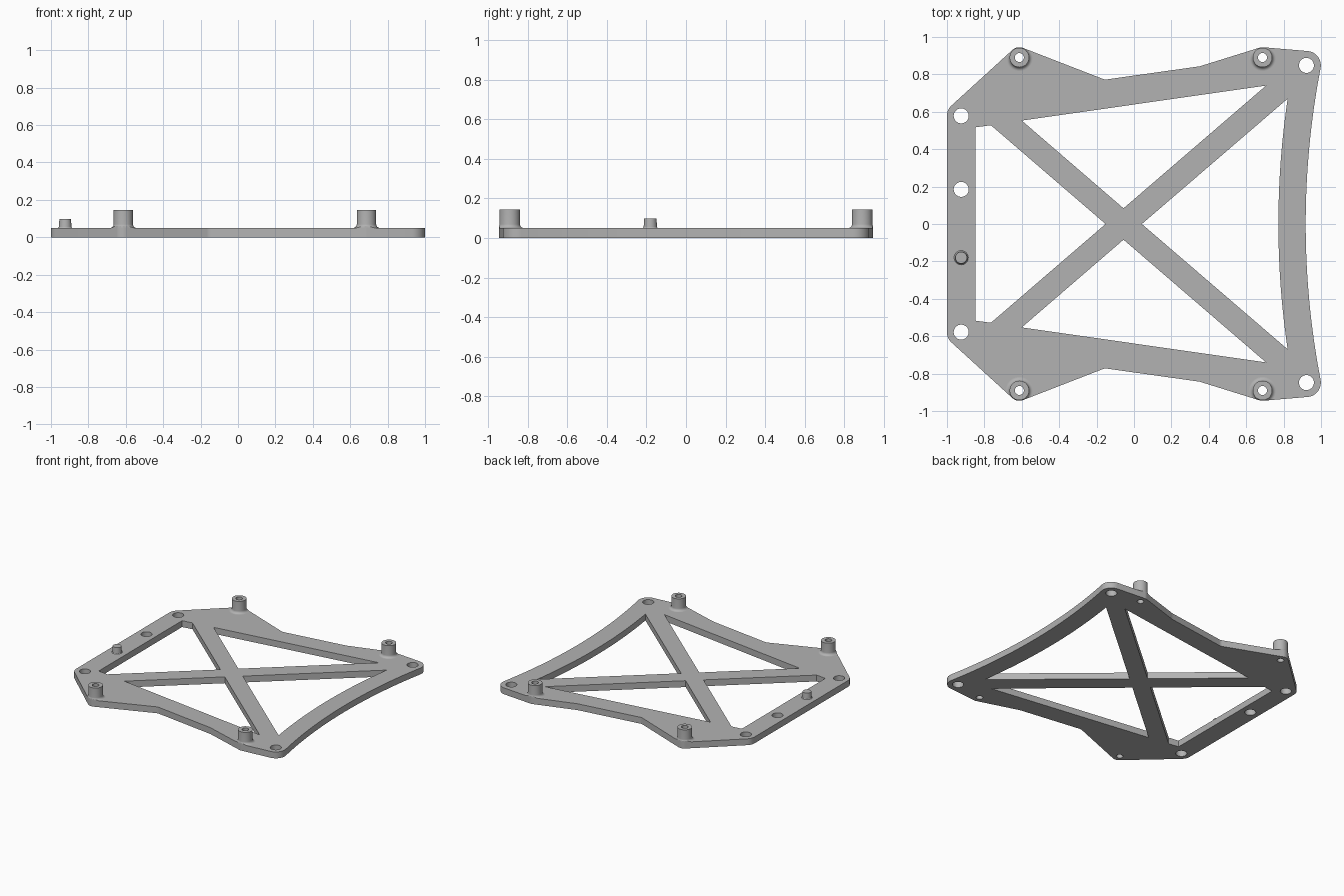
import bpy, bmesh, math
from mathutils import Vector

if "Cube" in bpy.data.objects:
    bpy.data.objects.remove(bpy.data.objects["Cube"], do_unlink=True)

THICK = 0.05          # plate thickness
HOLE, BORE = 0.04, 0.024
MID, SWEEP = 0.918, 0.146   # curved rail: outer edge at the middle, width

grey = bpy.data.materials.new("plain_grey")
grey.use_nodes = True
grey.diffuse_color = (0.45, 0.45, 0.45, 1)
grey.node_tree.nodes["Principled BSDF"].inputs["Base Color"].default_value = grey.diffuse_color


def rounded(circles, steps=12):
    """Counter-clockwise outline tangent to circles (x, y, r); negative r is concave."""
    normals = []
    for i, (x, y, r) in enumerate(circles):
        nx, ny, nr = circles[(i + 1) % len(circles)]
        d = Vector((nx - x, ny - y))
        a = max(-1, min(1, (r - nr) / d.length))
        d.normalize()
        normals.append(d * a + Vector((d.y, -d.x)) * math.sqrt(1 - a * a))
    points = []
    for i, (x, y, r) in enumerate(circles):
        start, end = normals[i - 1], normals[i]
        a0 = math.atan2(start.y, start.x)
        turn = math.atan2(start.x * end.y - start.y * end.x, start.dot(end))
        count = steps * 3 if abs(r) > 1 else steps
        for k in range(count + 1):
            a = a0 + turn * k / count
            p = Vector((x + r * math.cos(a), y + r * math.sin(a)))
            if not points or (p - points[-1]).length > 0.0005:
                points.append(p)
    return points


def circle(x, y, r, n=40):
    return [(x + r * math.cos(math.tau * i / n), y + r * math.sin(math.tau * i / n)) for i in range(n)]


def flip(points):
    return [(x, -y) for x, y in points]


def finish(obj, mesh):
    """Swap in a cleaned mesh with the grey material and sharp-edged smoothing."""
    bm = bmesh.new()
    bm.from_mesh(mesh)
    bmesh.ops.remove_doubles(bm, verts=bm.verts, dist=0.00005)
    bmesh.ops.recalc_face_normals(bm, faces=bm.faces)
    bm.to_mesh(mesh)
    bm.free()
    mesh.materials.clear()
    mesh.materials.append(grey)
    obj.data = mesh
    bpy.ops.object.select_all(action="DESELECT")
    obj.select_set(True)
    bpy.context.view_layer.objects.active = obj
    bpy.ops.object.shade_smooth_by_angle(angle=math.radians(30))


def new_object(name, data):
    obj = bpy.data.objects.new(name, data)
    bpy.context.collection.objects.link(obj)
    return obj


def baked(obj):
    bpy.context.view_layer.update()
    graph = bpy.context.evaluated_depsgraph_get()
    return bpy.data.meshes.new_from_object(obj.evaluated_get(graph))


def slab(name, loops, height):
    """Extruded flat shape; the first loop is the outline, the others are openings."""
    curve = bpy.data.curves.new(name + "_curve", "CURVE")
    curve.dimensions = "2D"
    curve.fill_mode = "BOTH"
    curve.extrude = height / 2
    for loop in loops:
        spline = curve.splines.new("POLY")
        spline.points.add(len(loop) - 1)
        for point, (x, y) in zip(spline.points, loop):
            point.co = (x, y, 0, 1)
        spline.use_cyclic_u = True
    temp = new_object(name + "_temp", curve)
    mesh = baked(temp)
    bpy.data.objects.remove(temp, do_unlink=True)
    for v in mesh.vertices:
        v.co.z += height / 2
    obj = new_object(name, mesh)
    finish(obj, mesh)
    return obj


def lathe(name, x, y, profile, tube, n=48):
    bm = bmesh.new()
    rings = [[bm.verts.new((px, py, z)) for px, py in circle(x, y, r, n)] for r, z in profile]
    for a, b in zip(rings, rings[1:] + (rings[:1] if tube else [])):
        for i in range(n):
            j = (i + 1) % n
            bm.faces.new((a[i], a[j], b[j], b[i]))
    if not tube:
        bm.faces.new(rings[0])
        bm.faces.new(rings[-1])
    mesh = bpy.data.meshes.new(name)
    bm.to_mesh(mesh)
    bm.free()
    obj = new_object(name, mesh)
    finish(obj, mesh)
    return obj


# Outline circles of the back half, from right corner to left corner
corner, left = (0.922, 0.848, 0.077), (-0.924, 0.578, 0.076)
bosses = {"left": (0.687, 0.89), "right": (-0.613, 0.89)}
half = [corner, (*bosses["left"], 0.055), (0.34, 0.892, -0.05),
        (-0.15, 0.823, -0.05), (*bosses["right"], 0.055), left]

# Radius that makes the curved rail tangent to both corners
gap = corner[0] - MID
sag = (corner[1] ** 2 + gap ** 2 - corner[2] ** 2) / (2 * (corner[2] + gap))
rail = (MID + sag, 0, -sag)
outline = rounded([rail] + half + [(x, -y, r) for x, y, r in reversed(half)])

# Openings between the crossed braces
side_window = [(-0.60, 0.553), (0.706, 0.74), (-0.056, 0.084)]
notch = [(-0.847, 0.517), (-0.765, 0.528)]
left_window = notch + [(-0.152, 0)] + flip(notch[::-1])
inner = sag + SWEEP
arc = [(rail[0] - math.sqrt(inner ** 2 - y * y), y) for y in (0.67 * (1 - k / 16) for k in range(33))]
rail_window = [(0.042, 0)] + arc

# Screw holes and boss bores
holes = [circle(x, s * y, HOLE) for x, y, r in (corner, left) for s in (1, -1)]
holes.append(circle(left[0], 0.185, HOLE))
holes += [circle(x, s * y, BORE, 48) for x, y in bosses.values() for s in (1, -1)]

plate = slab("base_plate", [outline, side_window, flip(side_window), left_window, rail_window] + holes, THICK)

# Hollow standoffs with a fillet at the foot, trimmed to the plate edge
trim = slab("trim_helper", [outline], 0.4)
trim.hide_render = True
R, F, TOP = 0.052, 0.02, 0.145
foot = [(R + F * (1 - math.sin(a)), THICK + F * (1 - math.cos(a)))
        for a in (math.pi / 2 * k / 8 for k in range(9))]
standoff = [(BORE, THICK - 0.001), (R + F, THICK - 0.001)] + foot + [(R, TOP), (BORE, TOP)]
for side, (x, y) in bosses.items():
    for end, s in (("back", 1), ("front", -1)):
        obj = lathe(f"{end}_{side}_standoff", x, s * y, standoff, True)
        cut = obj.modifiers.new("trim", "BOOLEAN")
        cut.operation = "INTERSECT"
        cut.solver = "EXACT"
        cut.object = trim
        mesh = baked(obj)
        obj.modifiers.clear()
        finish(obj, mesh)
bpy.data.objects.remove(trim, do_unlink=True)

# Locating peg
lathe("locating_peg", left[0], -0.18,
      [(0.038, THICK - 0.005), (0.038, THICK), (0.034, THICK + 0.005), (0.031, 0.098)], False)
